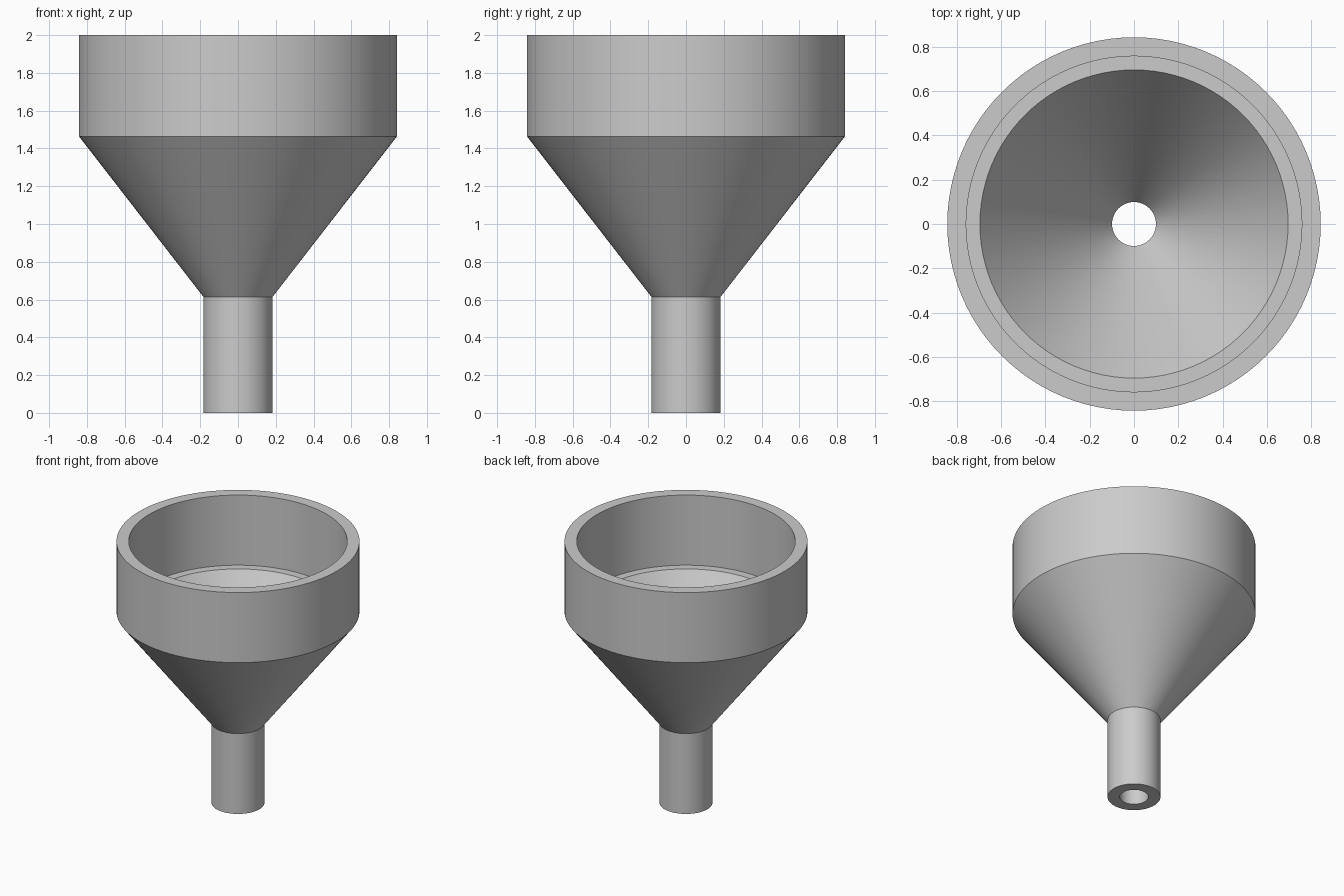
import bpy
import bmesh
import math

cube = bpy.data.objects.get("Cube")
if cube:
    bpy.data.objects.remove(cube, do_unlink=True)

SEGMENTS = 96
SHOULDER, NECK, TOP = 1.464, 0.614, 2.0

# Closed wall section (radius, height): outside going up, then inside going down
section = [
    (0.183, 0), (0.183, NECK), (0.842, SHOULDER), (0.842, TOP),
    (0.757, TOP), (0.757, SHOULDER), (0.695, SHOULDER), (0.099, NECK), (0.099, 0),
]

# Turn the section around the vertical axis
bm = bmesh.new()
verts = [bm.verts.new((r, 0, z)) for r, z in section]
edges = [bm.edges.new((a, b)) for a, b in zip(verts, verts[1:] + verts[:1])]
bmesh.ops.spin(bm, geom=verts + edges, cent=(0, 0, 0), axis=(0, 0, 1),
               angle=math.tau, steps=SEGMENTS, use_merge=False)
bmesh.ops.remove_doubles(bm, verts=bm.verts, dist=0.0005)
bmesh.ops.recalc_face_normals(bm, faces=bm.faces)
mesh = bpy.data.meshes.new("funnel")
bm.to_mesh(mesh)
bm.free()
funnel = bpy.data.objects.new("funnel", mesh)
bpy.context.collection.objects.link(funnel)

# Plain grey
grey = bpy.data.materials.new("light_grey")
grey.use_nodes = True
colour = (0.6, 0.6, 0.6, 1)
grey.diffuse_color = colour
grey.node_tree.nodes["Principled BSDF"].inputs["Base Color"].default_value = colour
mesh.materials.append(grey)

# Smooth round walls with crisp rims
bpy.ops.object.select_all(action="DESELECT")
funnel.select_set(True)
bpy.context.view_layer.objects.active = funnel
bpy.ops.object.shade_smooth_by_angle(angle=math.radians(25))
